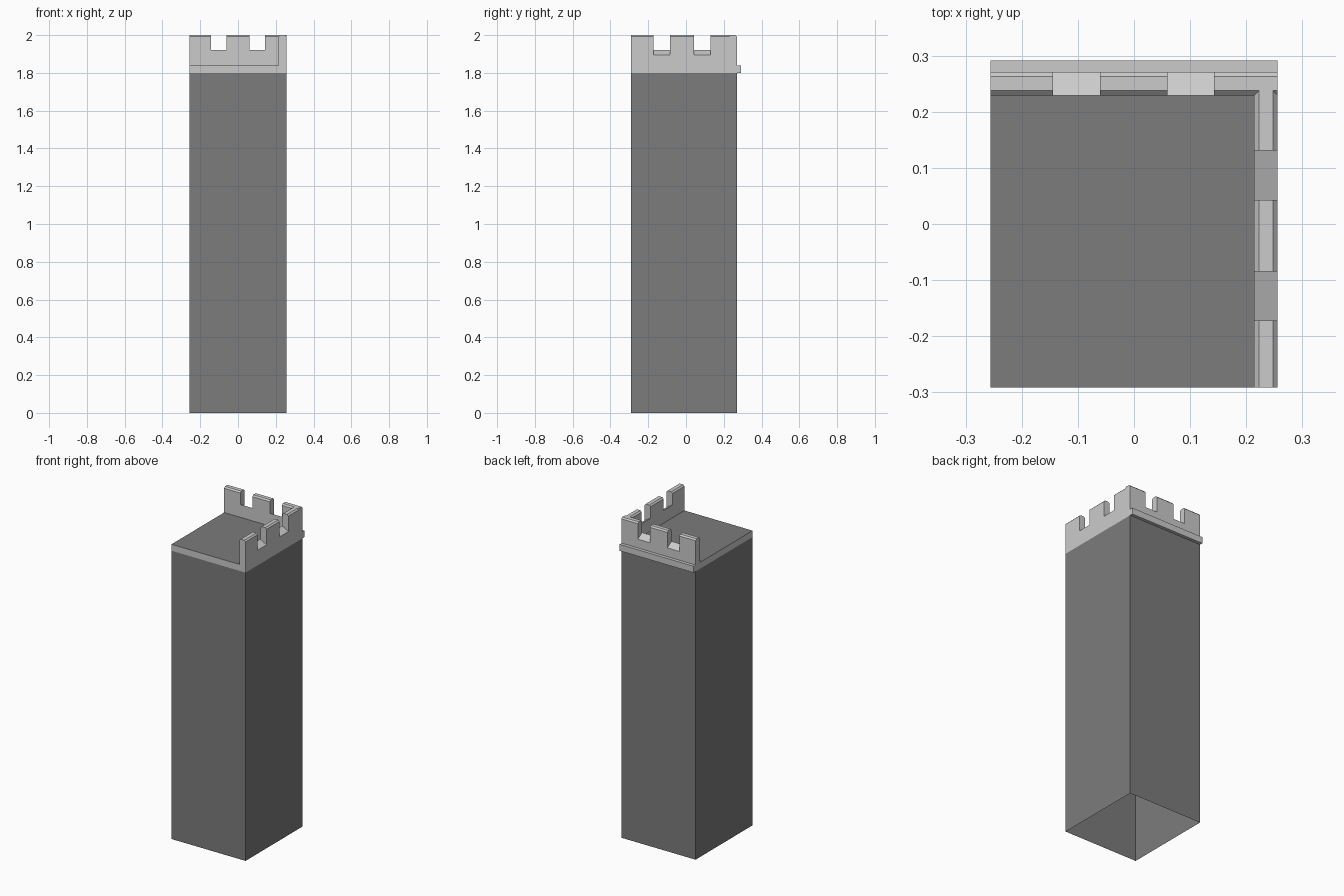
import bpy, bmesh

if "Cube" in bpy.data.objects:
    bpy.data.objects.remove(bpy.data.objects["Cube"])

X0, X1 = -0.256, 0.256          # tower sides
Y0, Y1 = -0.291, 0.271          # tower front and back
T = 0.042                       # parapet thickness
Z_BAND, Z_ROOF, Z_TOP = 1.80, 1.84, 2.0


def finish(bm, name, mat=None, recalc=True):
    if recalc:
        bmesh.ops.recalc_face_normals(bm, faces=bm.faces)
    me = bpy.data.meshes.new(name)
    bm.to_mesh(me)
    bm.free()
    if mat:
        me.materials.append(mat)
    ob = bpy.data.objects.new(name, me)
    bpy.context.collection.objects.link(ob)
    return ob


def tube(name, z0, z1, mat=None):
    """Four walls, open at both ends."""
    bm = bmesh.new()
    ring = [(X0, Y0), (X1, Y0), (X1, Y1), (X0, Y1)]
    lo = [bm.verts.new((x, y, z0)) for x, y in ring]
    hi = [bm.verts.new((x, y, z1)) for x, y in ring]
    for i in range(4):
        j = (i + 1) % 4
        bm.faces.new((lo[i], lo[j], hi[j], hi[i]))
    return finish(bm, name, mat, recalc=False)


def parapet(name, start, end, gaps, place):
    """Battlement wall with outward-sloping gaps and chamfered merlon tops."""
    outline = [(start, Z_ROOF, Z_ROOF), (start, Z_TOP, Z_TOP)]
    for a, b in gaps:
        outline += [(a, Z_TOP, Z_TOP), (a, 1.92, 1.895),
                    (b, 1.92, 1.895), (b, Z_TOP, Z_TOP)]
    outline += [(end, Z_TOP, Z_TOP), (end, Z_ROOF, Z_ROOF)]
    bm = bmesh.new()
    inner = [bm.verts.new(place(u, 0, zi)) for u, zi, zo in outline]
    outer = [bm.verts.new(place(u, T, zo)) for u, zi, zo in outline]
    bm.faces.new(inner)
    bm.faces.new(outer[::-1])
    n = len(outline)
    for i in range(n - 1):
        bm.faces.new((inner[i], outer[i], outer[i + 1], inner[i + 1]))
    bmesh.ops.recalc_face_normals(bm, faces=bm.faces)
    tops = [e for ring in (inner, outer) for i in range(n - 1)
            if outline[i][1] == outline[i + 1][1] == Z_TOP
            for e in [bm.edges.get((ring[i], ring[i + 1]))]]
    bmesh.ops.bevel(bm, geom=tops, offset=0.0085, segments=1, affect='EDGES')
    return finish(bm, name)


dark = bpy.data.materials.new("dark_stone")
dark.diffuse_color = (0.2, 0.2, 0.2, 1)
dark.use_nodes = True
dark.node_tree.nodes["Principled BSDF"].inputs["Base Color"].default_value = dark.diffuse_color

# Shaft, open underneath, and the light band above it
tube("tower_shaft", 0, Z_BAND, dark)
tube("top_band", Z_BAND, Z_ROOF)

# Roof deck
bm = bmesh.new()
bm.faces.new([bm.verts.new(p) for p in
              ((X0, Y0, Z_ROOF), (X1 - T, Y0, Z_ROOF),
               (X1 - T, Y1 - T, Z_ROOF), (X0, Y1 - T, Z_ROOF))])
finish(bm, "roof_deck", dark, recalc=False)

# Battlements on the back and right sides
parapet("back_battlement", X0, X1, [(-0.144, -0.061), (0.060, 0.143)],
        lambda u, d, z: (u, Y1 - T + d, z))
parapet("right_battlement", Y0, 0.248, [(-0.172, -0.085), (0.043, 0.131)],
        lambda u, d, z: (X1 - T + d, u, z))

# Ledge along the back
bm = bmesh.new()
bmesh.ops.create_cube(bm, size=1)
for v in bm.verts:
    v.co = (X1 if v.co.x > 0 else X0,
            0.291 if v.co.y > 0 else Y1,
            Z_ROOF if v.co.z > 0 else Z_BAND)
finish(bm, "back_ledge")
